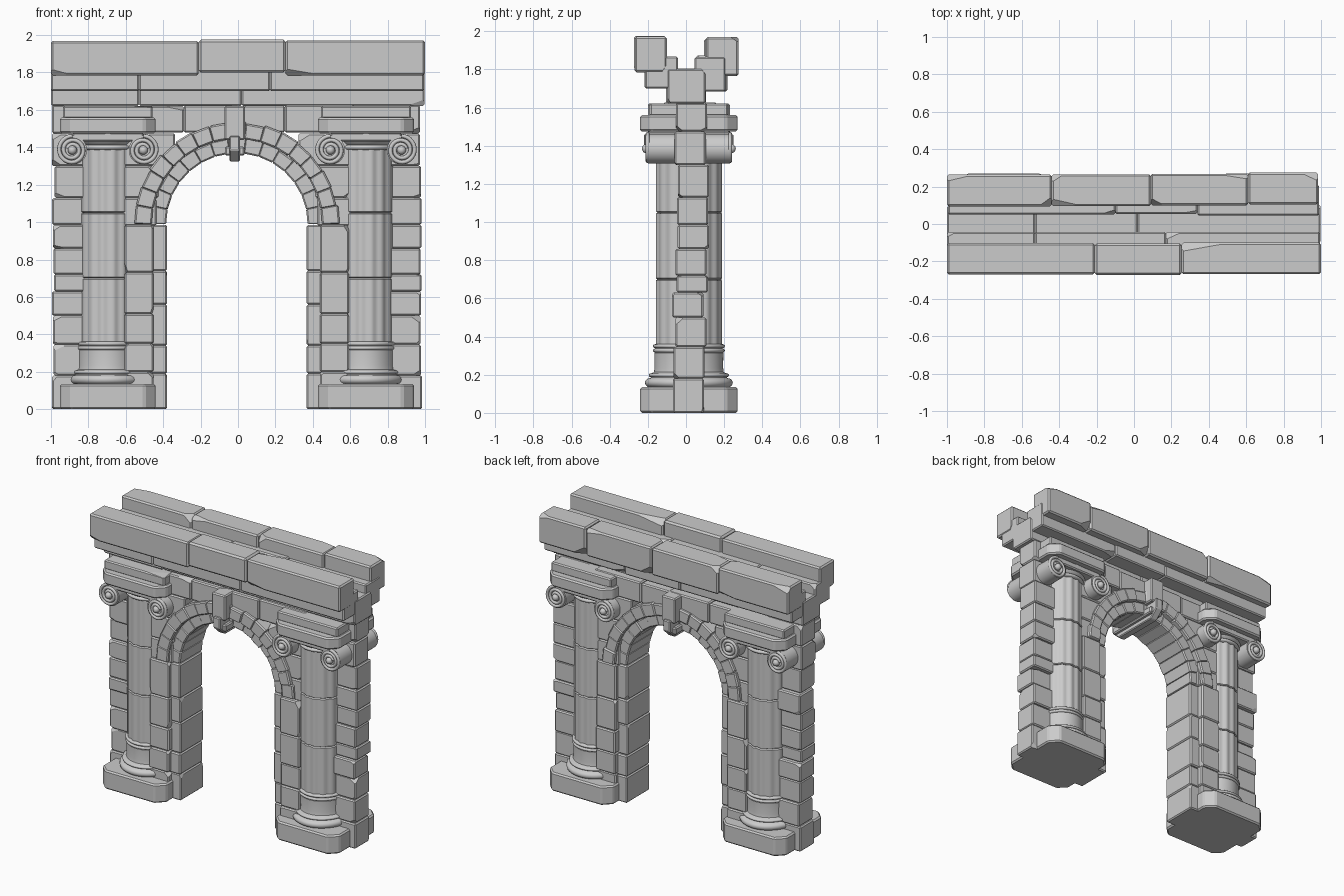
import bpy, bmesh, random
from math import sin, cos, pi, radians
from mathutils import Vector

if "Cube" in bpy.data.objects:
    bpy.data.objects.remove(bpy.data.objects["Cube"])

random.seed(7)
rnd = random.uniform
CX, CY = -0.006, 0.015          # shared centre of the columns, wall and arch


def finish(name, bm, smooth=False):
    bmesh.ops.recalc_face_normals(bm, faces=bm.faces)
    me = bpy.data.meshes.new(name)
    bm.to_mesh(me)
    bm.free()
    ob = bpy.data.objects.new(name, me)
    bpy.context.collection.objects.link(ob)
    if smooth:
        bpy.ops.object.select_all(action='DESELECT')
        ob.select_set(True)
        bpy.context.view_layer.objects.active = ob
        bpy.ops.object.shade_smooth_by_angle(angle=radians(38))
    return ob


def stone(name, x, y, z, chips=2, size=(.1, .35), bevel=.008, bend=None):
    """Bevelled block with a few corners split off; bend remaps its points."""
    lo, hi = Vector((x[0], y[0], z[0])), Vector((x[1], y[1], z[1]))
    mid, dim = (lo + hi) / 2, hi - lo
    bm = bmesh.new()
    bmesh.ops.create_cube(bm, size=1)
    for v in bm.verts:
        v.co = mid + Vector([v.co[i] * dim[i] for i in range(3)])
    bmesh.ops.bevel(bm, geom=bm.edges[:], offset=bevel, segments=1, affect='EDGES')
    corners = [(a, b, c) for a in (-1, 1) for b in (-1, 1) for c in (-1, 1)]
    for s in random.sample(corners, chips):
        cut = [rnd(*size) * d for d in dim]
        corner = mid + Vector([s[i] * dim[i] / 2 for i in range(3)])
        bmesh.ops.bisect_plane(bm, geom=bm.verts[:] + bm.edges[:] + bm.faces[:],
                               plane_co=corner - Vector((s[0] * cut[0], 0, 0)),
                               plane_no=Vector([s[i] / cut[i] for i in range(3)]).normalized(),
                               clear_outer=True)
        bmesh.ops.holes_fill(bm, edges=bm.edges[:], sides=0)
    if bend:
        for v in bm.verts:
            v.co = bend(v.co)
    return finish(name, bm)


def course(name, cuts, y, z, **kw):
    """Row of stones between successive x cuts."""
    for a, b in zip(cuts, cuts[1:]):
        j = rnd(-.006, .006)
        stone(name, (a, b), (y[0] + j, y[1] + j), (z[0], z[1] + j), **kw)


def slab(name, cx, half, z0, z1, ch=.06):
    """Square slab with cut-off corners."""
    bm = bmesh.new()
    h, k = half, half - ch
    pts = [(k, -h), (h, -k), (h, k), (k, h), (-k, h), (-h, k), (-h, -k), (-k, -h)]
    f = bm.faces.new([bm.verts.new((cx + a, CY + b, z0)) for a, b in pts])
    up = bmesh.ops.extrude_face_region(bm, geom=[f])['geom']
    bmesh.ops.translate(bm, vec=(0, 0, z1 - z0),
                        verts=[v for v in up if isinstance(v, bmesh.types.BMVert)])
    bmesh.ops.bevel(bm, geom=bm.edges[:], offset=.01, segments=1, affect='EDGES')
    finish(name, bm)


def lathe(name, cx, profile, sy=1.13, flutes=0, depth=0, n=96):
    """Turned shape, slightly deeper than wide, optionally fluted."""
    bm = bmesh.new()
    rings = []
    for r, z in profile:
        ring = []
        for i in range(n):
            t = 2 * pi * i / n
            q = r - (depth * (.5 + .5 * cos(flutes * t)) if flutes else 0)
            ring.append(bm.verts.new((cx + q * cos(t), CY + q * sy * sin(t), z)))
        rings.append(ring)
    for a, b in zip(rings, rings[1:]):
        for i in range(n):
            j = (i + 1) % n
            bm.faces.new((a[i], a[j], b[j], b[i]))
    bm.faces.new(rings[0][::-1])
    bm.faces.new(rings[-1])
    finish(name, bm, True)


def volute(cx, cz, side):
    """Scroll roll running front to back, with a spiral and boss on each end."""
    bpy.ops.mesh.primitive_cylinder_add(vertices=40, radius=.078, depth=.43,
                                        location=(cx, CY, cz), rotation=(pi / 2, 0, 0))
    bpy.context.object.name = 'volute_roll'
    bpy.ops.object.shade_smooth_by_angle(angle=radians(38))
    for f in (-1, 1):
        cu = bpy.data.curves.new('volute_spiral', 'CURVE')
        cu.dimensions, cu.bevel_depth, cu.bevel_resolution = '3D', .011, 2
        sp = cu.splines.new('POLY')
        n = 64
        sp.points.add(n - 1)
        for i in range(n):
            u = i / (n - 1)
            t, r = pi / 2 + side * -4.4 * pi * u, .076 - .05 * u
            sp.points[i].co = (cx + r * cos(t), CY + f * .216, cz + r * sin(t), 1)
        bpy.context.collection.objects.link(bpy.data.objects.new('volute_spiral', cu))
        bpy.ops.mesh.primitive_uv_sphere_add(segments=20, ring_count=10, radius=.024,
                                             location=(cx, CY + f * .222, cz))
        bpy.context.object.name = 'volute_boss'
        bpy.ops.object.shade_smooth_by_angle(angle=radians(38))


def arc(c, cz, r, a0, a1, n=6):
    """Rounded moulding points."""
    return [(c + r * cos(radians(a0 + (a1 - a0) * i / n)),
             cz + r * sin(radians(a0 + (a1 - a0) * i / n))) for i in range(n + 1)]


base = (arc(.18, .158, .024, -90, 90) + [(.176, .186)] + arc(.176, .197, .01, -90, 90)
        + [(.162, .213), (.159, .235), (.16, .315)] + arc(.157, .327, .01, -90, 90)
        + arc(.157, .35, .01, -90, 90) + [(.15, .362)])
cap = [(.15, 1.385)] + arc(.155, 1.4, .012, -90, 90) + [(.16, 1.415), (.185, 1.45), (.19, 1.48)]

for s in (-1, 1):
    cx = CX + s * .69
    # column: plinth, moulded base, three fluted drums, scrolled capital
    slab('plinth', cx, .256, 0, .135)
    lathe('column_base', cx, base)
    for z0, z1 in ((.355, .7), (.7, 1.05), (1.05, 1.4)):
        lathe('column_drum', cx, [(.148, z0), (.156, z0 + .006), (.156, z1 - .006), (.148, z1)],
              flutes=16, depth=.007)
    lathe('capital_neck', cx, cap)
    for v in (-1, 1):
        volute(cx + v * .19, 1.385, v)
    stone('capital_band', (cx - .19, cx + .19), (-.2, .23), (1.432, 1.478), chips=0)
    slab('abacus', cx, .256, 1.475, 1.56)
    stone('impost_block', (cx - .24, cx + .24), (-.19, .22), (1.555, 1.622), chips=1)

    # rough outer wall edge
    levels = [0, .18, .345, .5, .63, .72, .86, .985, 1.13, 1.3, 1.475, 1.625]
    for a, b in zip(levels, levels[1:]):
        j, e = rnd(-.01, .025), .99 - rnd(0, .018)
        xs = sorted((CX + s * .7, CX + s * e))
        stone('wall_stone', xs, (-.065 + j, .098 + j), (a, b), chips=3, size=(.08, .3))

    # door jamb: outer and inner rows of stones
    def jamb(name, levels, r, y):
        for a, b in zip(levels, levels[1:]):
            j = rnd(-.006, .006)
            stone(name, sorted((CX + s * r[0], CX + s * r[1])), (y[0] + j, y[1] + j),
                  (a, b), chips=2, size=(.08, .25))
    jamb('jamb_outer_stone', [0, .2, .35, .51, .73, .985], (.445, .6), (-.15, .18))
    jamb('jamb_inner_stone', [0, .19, .34, .56, .74, .985], (.373, .5), (-.115, .145))

    # spandrel stones beside the arch
    for x0, x1, z0, z1 in ((.43, .62, .98, 1.13), (.42, .62, 1.13, 1.3), (.33, .62, 1.3, 1.475)):
        stone('spandrel_stone', sorted((CX + s * x0, CX + s * x1)), (-.125, .155),
              (z0, z1), chips=1)


# arch rings
def bend(p):
    return Vector((CX - p.z * cos(p.x), p.y, .99 + p.z * sin(p.x)))


for name, n, r, y in (('arch_outer_stone', 17, (.455, .545), (-.15, .18)),
                      ('arch_inner_stone', 15, (.378, .462), (-.115, .145))):
    for i in range(n):
        j = rnd(-.007, .007)
        stone(name, (pi * i / n, pi * (i + 1) / n), (y[0] + j, y[1] + j),
              (r[0], r[1] + j), chips=2, size=(.08, .22), bend=bend)
course('spandrel_stone', [-.62, -.29, .02, .25, .62], (-.125, .155), (1.478, 1.622), chips=1)

# keystone with a bracket running under the arch
stone('keystone', (-.073, .037), (-.2, .23), (1.44, 1.622), chips=0)
bm = bmesh.new()
side = [(-.22, 1.46), (-.22, 1.385), (-.155, 1.325), (.185, 1.325), (.25, 1.385), (.25, 1.46)]
f = bm.faces.new([bm.verts.new((-.046, y, z)) for y, z in side])
ext = bmesh.ops.extrude_face_region(bm, geom=[f])['geom']
bmesh.ops.translate(bm, vec=(.056, 0, 0), verts=[v for v in ext if isinstance(v, bmesh.types.BMVert)])
bmesh.ops.bevel(bm, geom=bm.edges[:], offset=.006, segments=1, affect='EDGES')
finish('keystone_bracket', bm)
stone('keystone_collar', (-.07, .034), (-.185, .215), (1.355, 1.405), chips=0)

# stepped entablature: core, then overhanging front and back courses
big = dict(chips=3, size=(.12, .35), bevel=.01)
course('entablature_core', [-1, -.53, .02, .998], (-.1, .1), (1.622, 1.8), chips=2, size=(.08, .25))
course('front_lower_course', [-1, -.53, .17, .995], (-.213, -.04), (1.7, 1.87), chips=2, size=(.08, .25))
course('back_lower_course', [-.995, -.1, .34, .99], (.05, .213), (1.685, 1.87), chips=2, size=(.08, .25))
course('front_cornice', [-1, -.21], (-.268, -.1), (1.785, 1.97), **big)
course('front_cornice', [-.21, .255], (-.27, -.1), (1.8, 1.98), chips=1, size=(.05, .15), bevel=.012)
course('front_cornice', [.255, 1], (-.268, -.1), (1.785, 1.972), **big)
course('back_cornice', [-1, -.44, .09, .61, .985], (.1, .27), (1.765, 1.965), **big)
